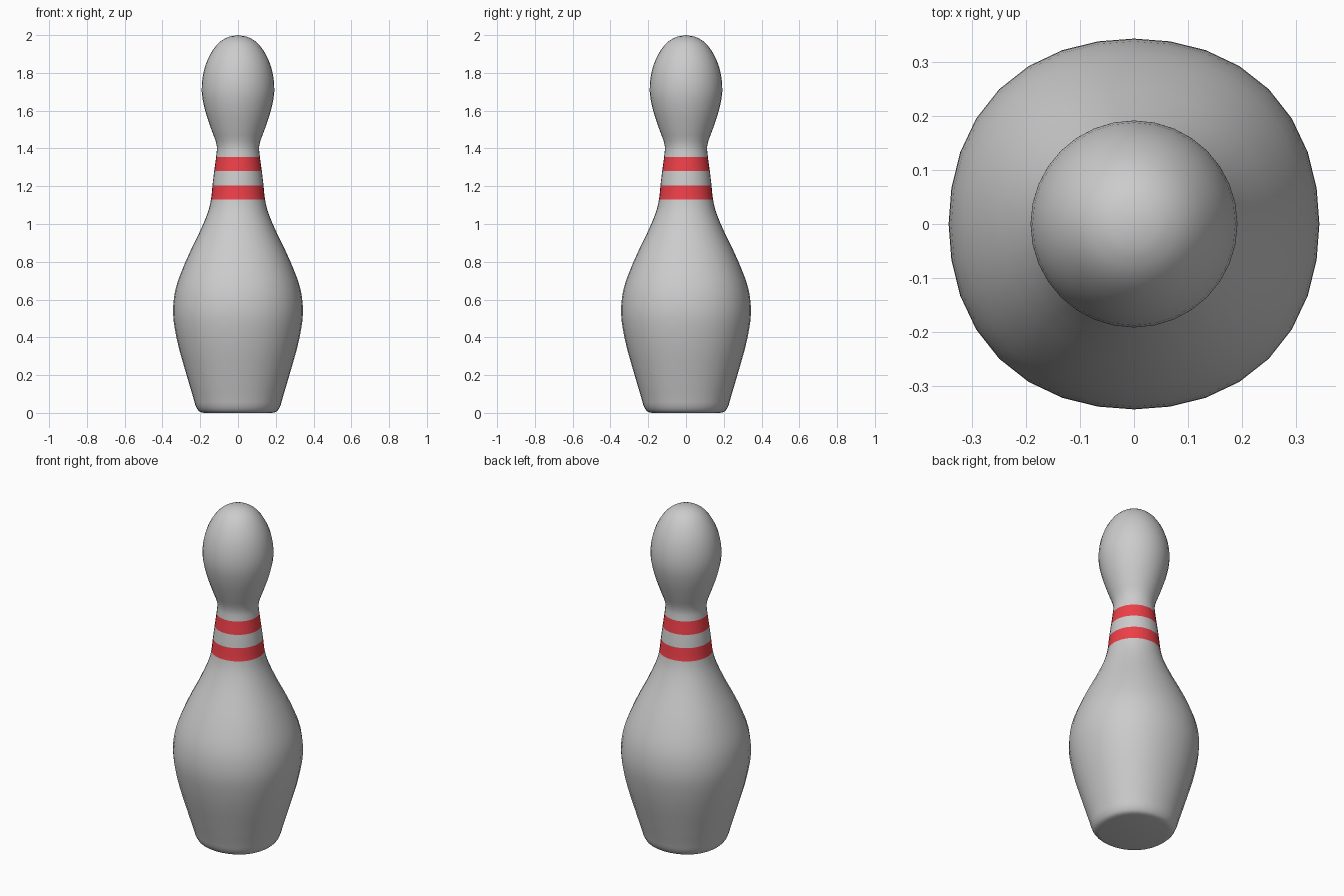
import bpy, bmesh, math

if "Cube" in bpy.data.objects:
    bpy.data.objects.remove(bpy.data.objects["Cube"])

SIDES = 32
SUB = 3

# Pin silhouette: (radius, height) from base to crown
profile = [(0.18, 0.0), (0.205, 0.008), (0.221, 0.03), (0.235, 0.075),
           (0.272, 0.2), (0.326, 0.4), (0.344, 0.53), (0.332, 0.65),
           (0.278, 0.8), (0.184, 1.0), (0.154, 1.08), (0.143, 1.13),
           (0.135, 1.205), (0.126, 1.28), (0.116, 1.355), (0.112, 1.41),
           (0.141, 1.5), (0.174, 1.6), (0.192, 1.7), (0.181, 1.81),
           (0.146, 1.9), (0.095, 1.965), (0.045, 1.992)]
bands = [(1.13, 1.205), (1.28, 1.355)]


def spline(p0, p1, p2, p3, t):
    """Non-uniform smooth curve between p1 and p2."""
    d = [max(math.dist(a, b), 1e-6) for a, b in ((p0, p1), (p1, p2), (p2, p3))]
    out = []
    for a, b, c, e in zip(p0, p1, p2, p3):
        s0, s1, s2 = (b - a) / d[0], (c - b) / d[1], (e - c) / d[2]
        m1 = (s0 * d[1] + s1 * d[0]) / (d[0] + d[1]) * d[1]
        m2 = (s1 * d[2] + s2 * d[1]) / (d[1] + d[2]) * d[1]
        out.append((2*t**3 - 3*t**2 + 1) * b + (t**3 - 2*t**2 + t) * m1
                   + (3*t**2 - 2*t**3) * c + (t**3 - t**2) * m2)
    return out


ext = [(0.15, 0.0)] + profile + [(0.0, 2.0)]
points = []
for i in range(1, len(ext) - 2):
    points += [spline(*ext[i - 1:i + 3], k / SUB) for k in range(SUB)]
points.append(profile[-1])

# Lathe the silhouette; the lower body is very slightly squared
bm = bmesh.new()
rings = []
for r, z in points:
    square = 0.028 * max(0.0, min(1.0, (1.3 - z) / 0.5))
    ring = []
    for k in range(SIDES):
        a = 2 * math.pi * k / SIDES
        rr = r * (1 + square * (1 - math.cos(4 * a)) / 2)
        ring.append(bm.verts.new((rr * math.cos(a), rr * math.sin(a), max(z, 0))))
    rings.append(ring)
for lo, hi in zip(rings, rings[1:]):
    for k in range(SIDES):
        n = (k + 1) % SIDES
        bm.faces.new((lo[k], lo[n], hi[n], hi[k]))

# Flat base and pointed crown fan
bm.faces.new(list(reversed(rings[0])))
tip = bm.verts.new((0, 0, 2))
for k in range(SIDES):
    bm.faces.new((rings[-1][k], rings[-1][(k + 1) % SIDES], tip))

# Two red neck stripes
for f in bm.faces:
    z = f.calc_center_median().z
    f.material_index = int(any(a < z < b for a, b in bands))

mesh = bpy.data.meshes.new("bowling_pin")
bm.to_mesh(mesh)
bm.free()
for name, col in (("body_grey", (0.8, 0.8, 0.8, 1)), ("stripe_red", (0.85, 0.05, 0.065, 1))):
    mat = bpy.data.materials.new(name)
    mat.diffuse_color = col
    mat.use_nodes = True
    mat.node_tree.nodes["Principled BSDF"].inputs["Base Color"].default_value = mat.diffuse_color
    mesh.materials.append(mat)

pin = bpy.data.objects.new("bowling_pin", mesh)
bpy.context.collection.objects.link(pin)
bpy.context.view_layer.objects.active = pin
pin.select_set(True)
bpy.ops.object.shade_smooth_by_angle(angle=math.radians(40))
